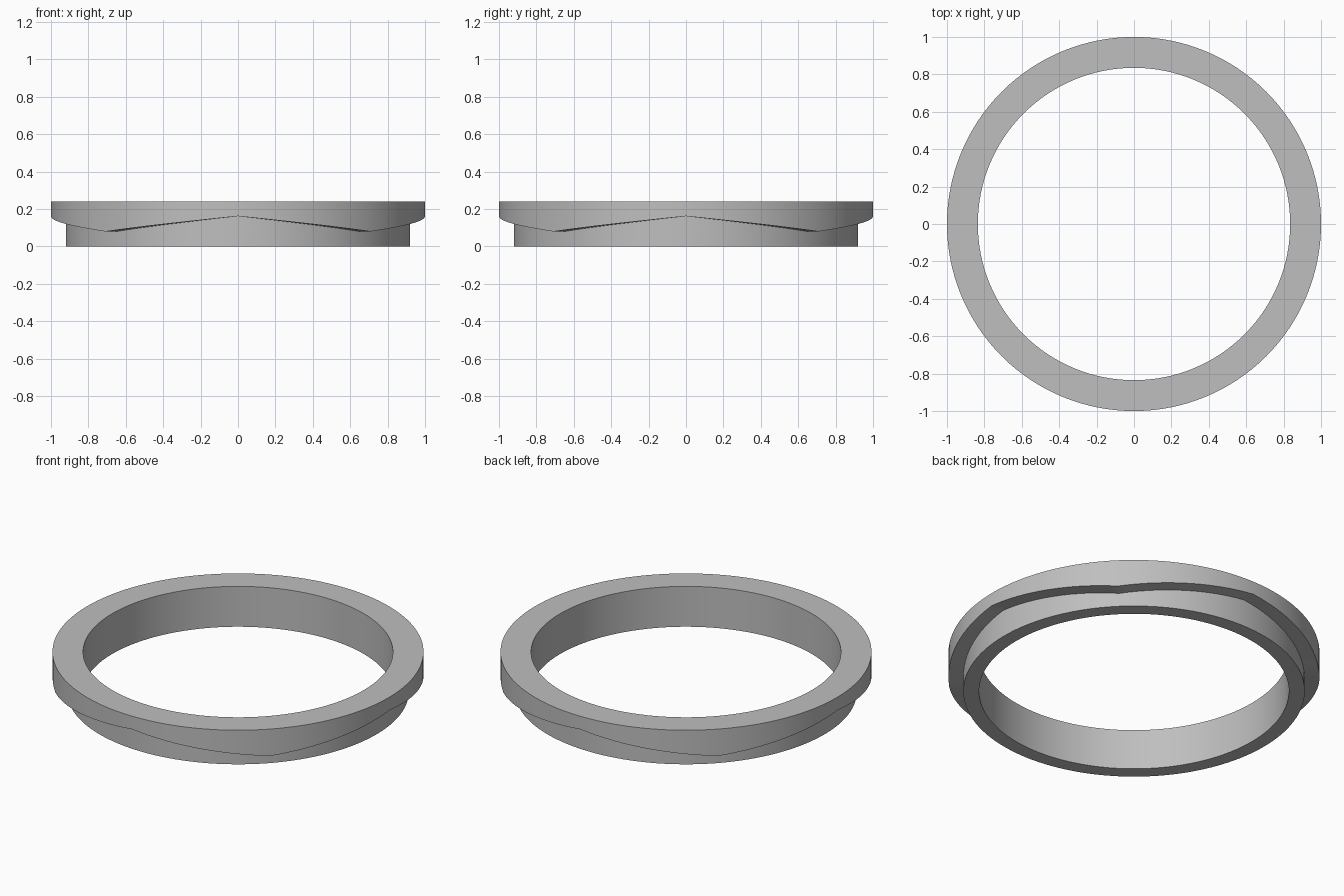
import bpy, bmesh, math

cube = bpy.data.objects.get("Cube")
if cube:
    bpy.data.objects.remove(cube)

grey = bpy.data.materials.new("plain grey")
grey.use_nodes = True
colour = (0.52, 0.52, 0.52, 1)
grey.diffuse_color = colour
grey.node_tree.nodes["Principled BSDF"].inputs["Base Color"].default_value = colour

SEGMENTS = 128
R_BORE, R_NECK, R_FLANGE = 0.835, 0.92, 1.0
HEIGHT, PEAK, VALLEY = 0.24, 0.162, 0.08


def cam_height(angle):
    """Four straight ramps up and down: peaks on the axes, valleys between."""
    t = (angle / (math.pi / 2)) % 1
    return VALLEY + (PEAK - VALLEY) * abs(2 * t - 1)


# Sweep the stepped section around, with the flange's underside following the cam
bm = bmesh.new()
loops = []
for i in range(SEGMENTS):
    a = 2 * math.pi * i / SEGMENTS
    step = cam_height(a)
    section = [(R_BORE, 0), (R_NECK, 0), (R_NECK, step),
               (R_FLANGE, step), (R_FLANGE, HEIGHT), (R_BORE, HEIGHT)]
    loops.append([bm.verts.new((r * math.cos(a), r * math.sin(a), z))
                  for r, z in section])

for i, here in enumerate(loops):
    there = loops[(i + 1) % SEGMENTS]
    for j in range(len(here)):
        k = (j + 1) % len(here)
        bm.faces.new((here[j], there[j], there[k], here[k]))
bmesh.ops.recalc_face_normals(bm, faces=bm.faces)

mesh = bpy.data.meshes.new("cam_ring")
bm.to_mesh(mesh)
bm.free()
mesh.materials.append(grey)
ring = bpy.data.objects.new("cam_ring", mesh)
bpy.context.collection.objects.link(ring)

# Smooth round walls, crisp rims
bpy.ops.object.select_all(action="DESELECT")
ring.select_set(True)
bpy.context.view_layer.objects.active = ring
bpy.ops.object.shade_smooth_by_angle(angle=math.radians(30))
